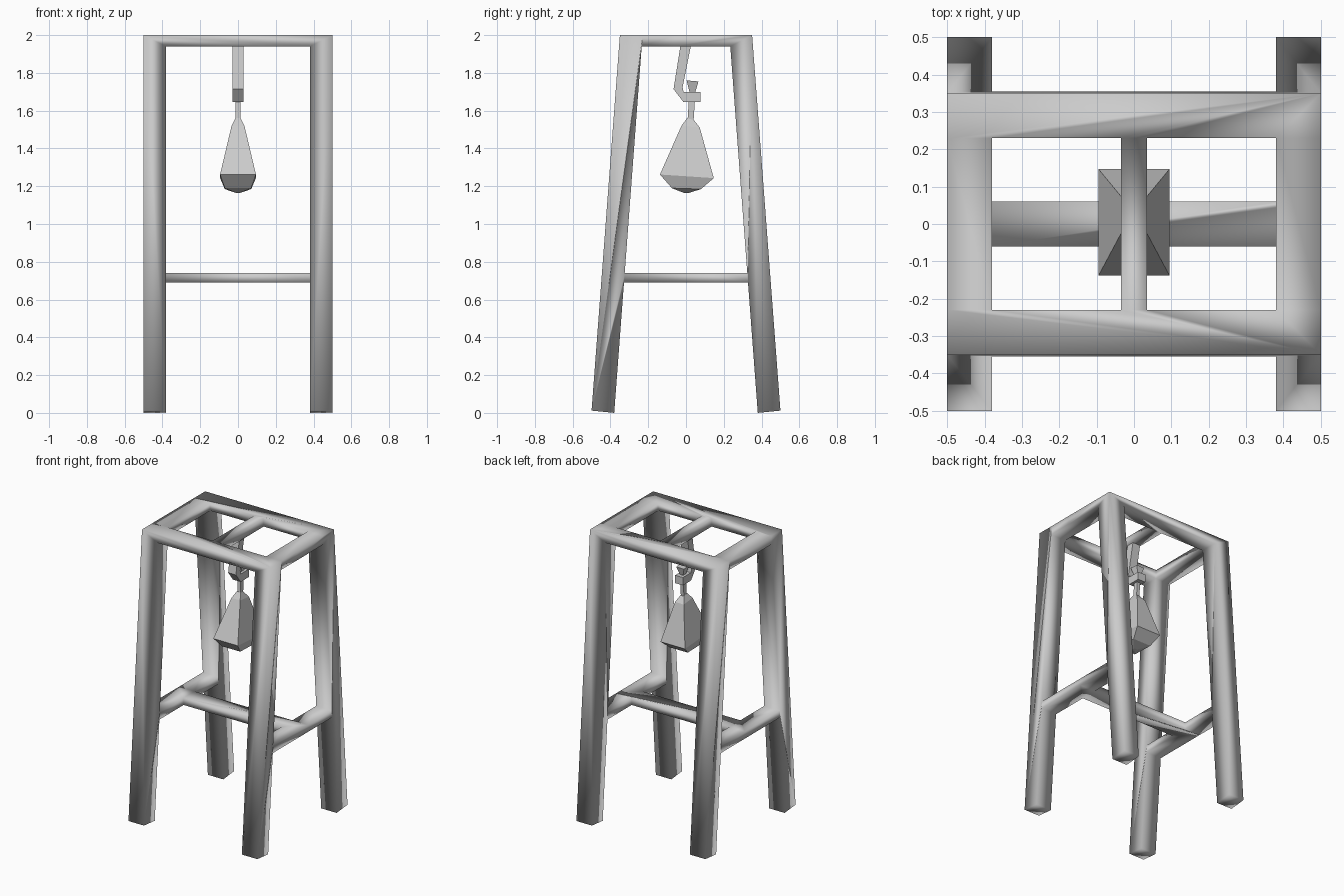
import bpy, bmesh
from math import radians

cube = bpy.data.objects.get("Cube")
if cube:
    bpy.data.objects.remove(cube, do_unlink=True)

GREY = (0.6, 0.6, 0.6, 1)
grey = bpy.data.materials.new("plain grey")
grey.use_nodes = True
grey.diffuse_color = GREY
grey.node_tree.nodes["Principled BSDF"].inputs["Base Color"].default_value = GREY


def finish(bm, name, smooth=False):
    bmesh.ops.recalc_face_normals(bm, faces=bm.faces[:])
    for f in bm.faces:
        f.smooth = smooth
    mesh = bpy.data.meshes.new(name)
    bm.to_mesh(mesh)
    bm.free()
    mesh.materials.append(grey)
    obj = bpy.data.objects.new(name, mesh)
    bpy.context.collection.objects.link(obj)
    return obj


# Frame: one welded skin around the filled cells of a splayed lattice
XS = [-0.5, -0.38, -0.035, 0.035, 0.38, 0.5]
ZS = [0, 0.69, 0.74, 1.94, 2]


def filled(i, j, k):
    if not (0 <= i < 5 and 0 <= j < 5 and 0 <= k < 4):
        return False
    side, end = i in (0, 4), j in (0, 4)
    if k == 3:                       # top rectangle with middle bar
        return side or end or i == 2
    if k == 1:                       # legs and H-shaped stretcher
        return side or j == 2
    return side and end              # legs


def lattice_point(i, j, k):
    z = ZS[k]
    splay = 0.15 * (2 - z) / 2
    half = [0.35 + splay, 0.23 + splay, 0.06]
    y = -half[j] if j < 3 else half[5 - j]
    if k == 0 and j in (0, 5):       # feet cut square to the leg
        z = 0.012
    return XS[i], y, z


bm = bmesh.new()
points = {}


def vert(key):
    if key not in points:
        points[key] = bm.verts.new(lattice_point(*key))
    return points[key]


for i in range(5):
    for j in range(5):
        for k in range(4):
            if not filled(i, j, k):
                continue
            for axis in range(3):
                for step in (0, 1):
                    beside = [i, j, k]
                    beside[axis] += 2 * step - 1
                    if filled(*beside):
                        continue
                    corners = []
                    for a, b in ((0, 0), (1, 0), (1, 1), (0, 1)):
                        c = [i, j, k]
                        c[axis] += step
                        c[(axis + 1) % 3] += a
                        c[(axis + 2) % 3] += b
                        corners.append(vert(tuple(c)))
                    bm.faces.new(corners)
bmesh.ops.recalc_face_normals(bm, faces=bm.faces[:])
bmesh.ops.dissolve_limit(bm, angle_limit=radians(0.5),
                         verts=bm.verts[:], edges=bm.edges[:])
finish(bm, "stand_frame", smooth=True)


# Hanging parts: rectangular rings (half width, y/z of front, y/z of back)
def loft(name, rings):
    bm = bmesh.new()
    loops = []
    for w, y0, z0, y1, z1 in rings:
        loops.append([bm.verts.new(p) for p in
                      ((-w, y0, z0), (w, y0, z0), (w, y1, z1), (-w, y1, z1))])
    for a, b in zip(loops, loops[1:]):
        for n in range(4):
            m = (n + 1) % 4
            bm.faces.new((a[n], a[m], b[m], b[n]))
    bm.faces.new(loops[0])
    bm.faces.new(loops[-1])
    bmesh.ops.remove_doubles(bm, verts=bm.verts[:], dist=0.0005)
    return finish(bm, name)


loft("hook", [
    (0.03, -0.03, 1.94, 0.025, 1.94),
    (0.03, -0.066, 1.714, -0.018, 1.725),
    (0.03, -0.013, 1.645, -0.013, 1.7),
    (0.03, 0.077, 1.645, 0.077, 1.7),
])
loft("bag_stem", [
    (0.03, 0.003, 1.76, 0.066, 1.755),
    (0.012, 0.018, 1.7, 0.05, 1.7),
    (0.012, 0.008, 1.545, 0.04, 1.545),
])
loft("punch_bag", [
    (0.014, 0.006, 1.56, 0.042, 1.55),
    (0.034, -0.024, 1.52, 0.073, 1.51),
    (0.095, -0.138, 1.262, 0.147, 1.243),
    (0.07, -0.075, 1.19, 0.08, 1.185),
    (0.012, -0.012, 1.165, 0.016, 1.165),
])
